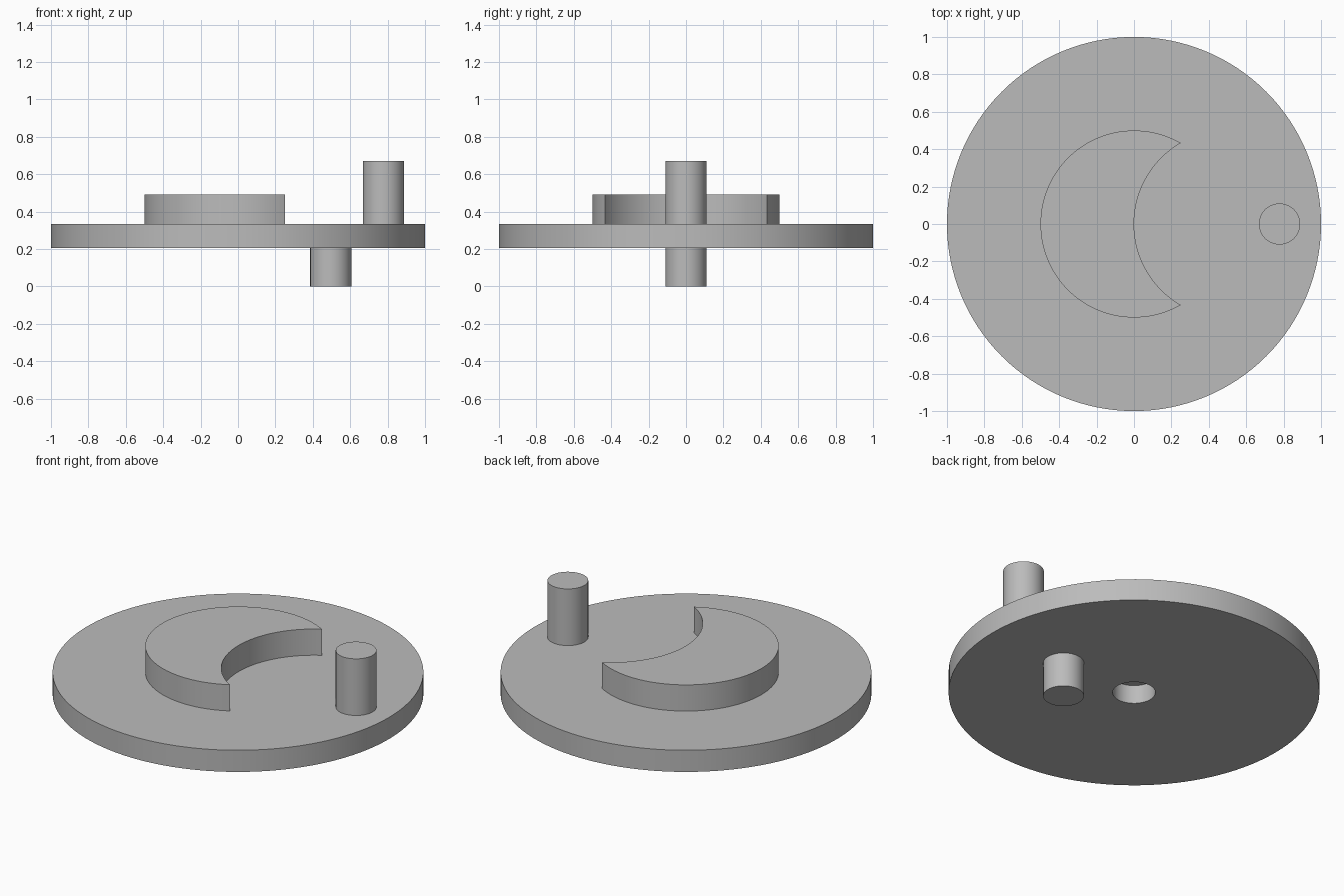
import bpy, bmesh, math
from mathutils import Vector

cube = bpy.data.objects.get("Cube")
if cube:
    bpy.data.objects.remove(cube, do_unlink=True)

GREY = (0.5, 0.5, 0.5, 1.0)
grey = bpy.data.materials.new("plain_grey")
grey.use_nodes = True
grey.diffuse_color = GREY
grey.node_tree.nodes["Principled BSDF"].inputs["Base Color"].default_value = GREY

# Main levels
DISC_BOTTOM, DISC_TOP = 0.205, 0.334
CRESCENT_TOP, PIN_TOP = 0.49, 0.671
PIN_R = 0.11
EMBED = 0.01


def finish(bm, name, location=(0, 0, 0)):
    bmesh.ops.recalc_face_normals(bm, faces=bm.faces)
    mesh = bpy.data.meshes.new(name)
    bm.to_mesh(mesh)
    bm.free()
    mesh.materials.append(grey)
    obj = bpy.data.objects.new(name, mesh)
    obj.location = location
    bpy.context.collection.objects.link(obj)
    bpy.ops.object.select_all(action='DESELECT')
    obj.select_set(True)
    bpy.context.view_layer.objects.active = obj
    bpy.ops.object.shade_smooth_by_angle(angle=math.radians(30))
    return obj


def lathe(name, profile, steps, location=(0, 0, 0)):
    """Turn a (radius, height) profile around the z axis."""
    bm = bmesh.new()
    verts = [bm.verts.new((r, 0, z)) for r, z in profile]
    edges = [bm.edges.new(pair) for pair in zip(verts, verts[1:])]
    bmesh.ops.spin(bm, geom=verts + edges, cent=(0, 0, 0), axis=(0, 0, 1),
                   angle=math.tau, steps=steps)
    bmesh.ops.remove_doubles(bm, verts=bm.verts, dist=0.0001)
    return finish(bm, name, location)


def pin(name, x, low, high):
    lathe(name, [(0, high), (PIN_R, high), (PIN_R, low), (0, low)], 64, (x, 0, 0))


def arc(cx, radius, start, end, steps):
    for i in range(steps + 1):
        a = math.radians(start + (end - start) * i / steps)
        yield Vector((cx + radius * math.cos(a), radius * math.sin(a), 0))


# Wide disc with a blind shaft hole underneath
HOLE_R, HOLE_ROOF = 0.115, DISC_BOTTOM + 0.11
lathe("disc", [(0, DISC_TOP), (1, DISC_TOP), (1, DISC_BOTTOM),
               (HOLE_R, DISC_BOTTOM), (HOLE_R, HOLE_ROOF), (0, HOLE_ROOF)], 128)

# Drive pin above and crank pin below
pin("upper_pin", 0.778, DISC_TOP - EMBED, PIN_TOP)
pin("lower_pin", 0.496, 0, DISC_BOTTOM + EMBED)

# Raised crescent: a round boss with an equal circle bitten out of it
R = 0.5
outline = list(arc(0, R, 60, 300, 80)) + list(arc(R, R, 240, 120, 40))[1:-1]
bm = bmesh.new()
base = bm.faces.new([bm.verts.new(p + Vector((0, 0, DISC_TOP - EMBED))) for p in outline])
top = bmesh.ops.extrude_face_region(bm, geom=[base], use_keep_orig=True)
bmesh.ops.translate(bm, vec=(0, 0, CRESCENT_TOP - DISC_TOP + EMBED),
                    verts=[g for g in top["geom"] if isinstance(g, bmesh.types.BMVert)])
finish(bm, "crescent_boss")
